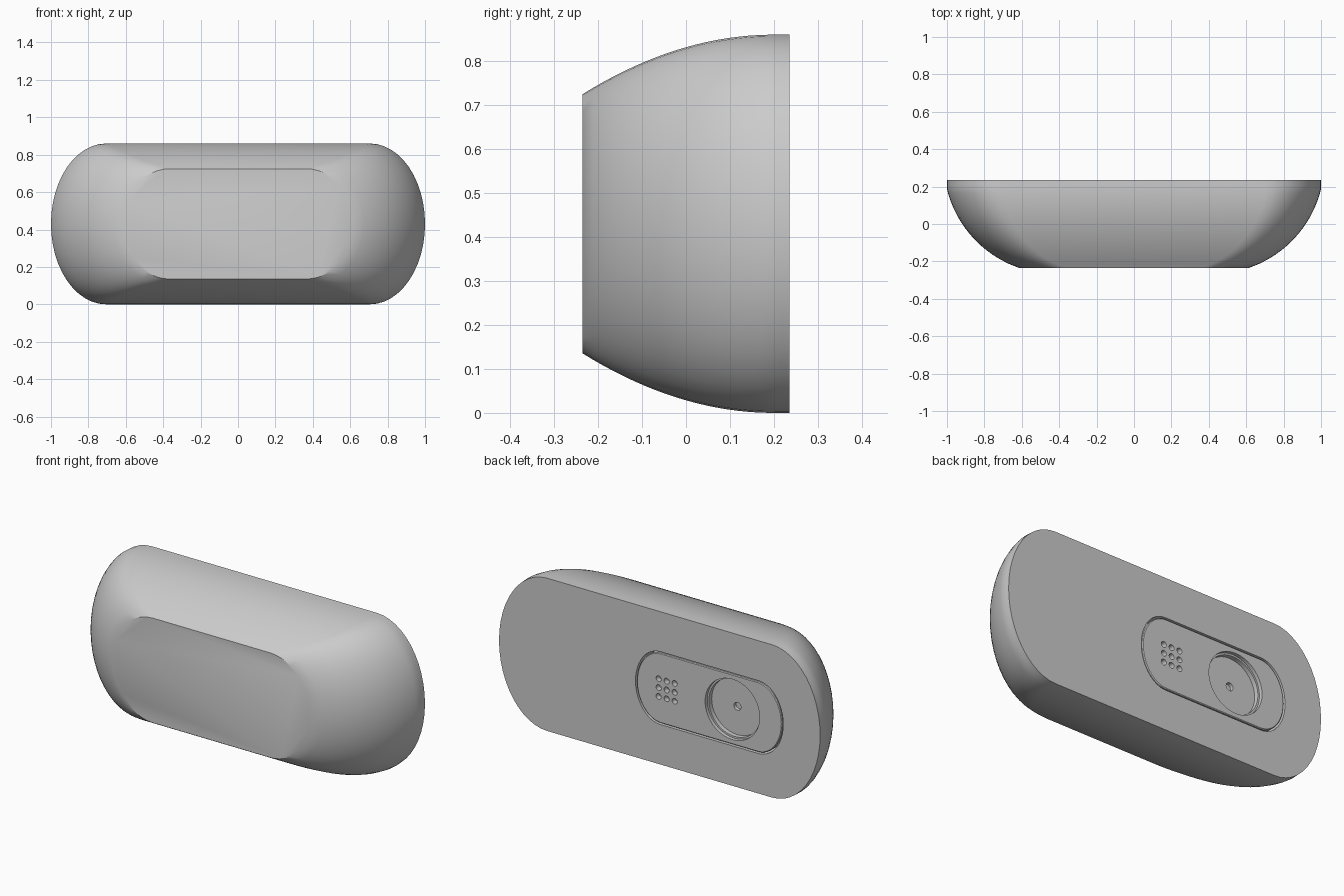
import bpy, bmesh
from math import sin, cos, pi, sqrt

cube = bpy.data.objects.get("Cube")
if cube:
    bpy.data.objects.remove(cube)

FRONT, BACK, MID = -0.235, 0.235, 0.43

grey = bpy.data.materials.new("plain grey")
grey.use_nodes = True
grey.diffuse_color = (0.6, 0.6, 0.6, 1)
grey.node_tree.nodes["Principled BSDF"].inputs["Base Color"].default_value = grey.diffuse_color


def outline(cx, half_w, half_h, end, y, steps=24):
    """Long capsule with elliptical ends, lying in the xz plane."""
    pts = []
    for side, start in ((1, -pi / 2), (-1, pi / 2)):
        for i in range(steps + 1):
            a = start + pi * i / steps
            pts.append((cx + side * (half_w - end) + end * cos(a), y, MID + half_h * sin(a)))
    return pts


def circle(cx, cz, r, y, steps=40):
    return [(cx + r * cos(2 * pi * i / steps), y, cz + r * sin(2 * pi * i / steps))
            for i in range(steps)]


def loft(name, rings):
    """Closed solid through a list of matching rings."""
    bm = bmesh.new()
    loops = [[bm.verts.new(p) for p in ring] for ring in rings]
    n = len(loops[0])
    for a, b in zip(loops, loops[1:]):
        for i in range(n):
            j = (i + 1) % n
            bm.faces.new((a[i], a[j], b[j], b[i]))
    bm.faces.new(loops[0])
    bm.faces.new(loops[-1])
    bmesh.ops.recalc_face_normals(bm, faces=bm.faces)
    mesh = bpy.data.meshes.new(name)
    bm.to_mesh(mesh)
    bm.free()
    mesh.materials.append(grey)
    obj = bpy.data.objects.new(name, mesh)
    bpy.context.collection.objects.link(obj)
    return obj


def cut(target, cutter):
    """Subtract the cutter for good, then discard it."""
    mod = target.modifiers.new("cut", 'BOOLEAN')
    mod.operation, mod.solver, mod.object = 'DIFFERENCE', 'EXACT', cutter
    bpy.context.view_layer.objects.active = target
    bpy.ops.object.modifier_apply(modifier=mod.name)
    bpy.data.objects.remove(cutter)


def drill(target, cx, cz, r, top, depth):
    cut(target, loft("drill", [circle(cx, cz, r, top - depth), circle(cx, cz, r, top + 0.03)]))


def smooth(obj):
    bpy.ops.object.select_all(action='DESELECT')
    obj.select_set(True)
    bpy.context.view_layer.objects.active = obj
    bpy.ops.object.shade_smooth_by_angle(angle=0.5)


# Body: domed shell, widening from the flat front to the flat back
rings = []
for i in range(21):
    y = FRONT + (BACK - FRONT) * i / 20
    half_h = MID - max(0, 0.2 - y) ** 2 / 1.4
    half_w = min(1, 0.42 + sqrt(0.357 - (0.33 - y) ** 2))
    rings.append(outline(0, half_w, half_h, 0.25 + 0.05 * i / 20, y))
body = loft("body", rings)

# Pocket in the back that leaves a fine seam around the plate
PX = -0.31
cut(body, loft("pocket", [outline(PX, 0.46, 0.205, 0.155, BACK - 0.1),
                          outline(PX, 0.46, 0.205, 0.155, BACK + 0.03)]))

# Plate with a chamfered rim
plate = loft("back_plate", [outline(PX, 0.452, 0.197, 0.15, BACK - 0.1),
                            outline(PX, 0.452, 0.197, 0.15, BACK - 0.004),
                            outline(PX, 0.448, 0.193, 0.148, BACK)])

# Round stepped recess with a pin hole
LX = -0.453
drill(plate, LX, MID, 0.17, BACK, 0.02)
drill(plate, LX, MID, 0.16, BACK, 0.045)
drill(plate, LX, MID, 0.022, BACK, 0.065)

# Grid of small holes
for col in (-1, 0, 1):
    for row in (-1, 0, 1):
        drill(plate, -0.044 + 0.05 * col, MID + 0.05 * row, 0.016, BACK, 0.03)

for part in (body, plate):
    smooth(part)
